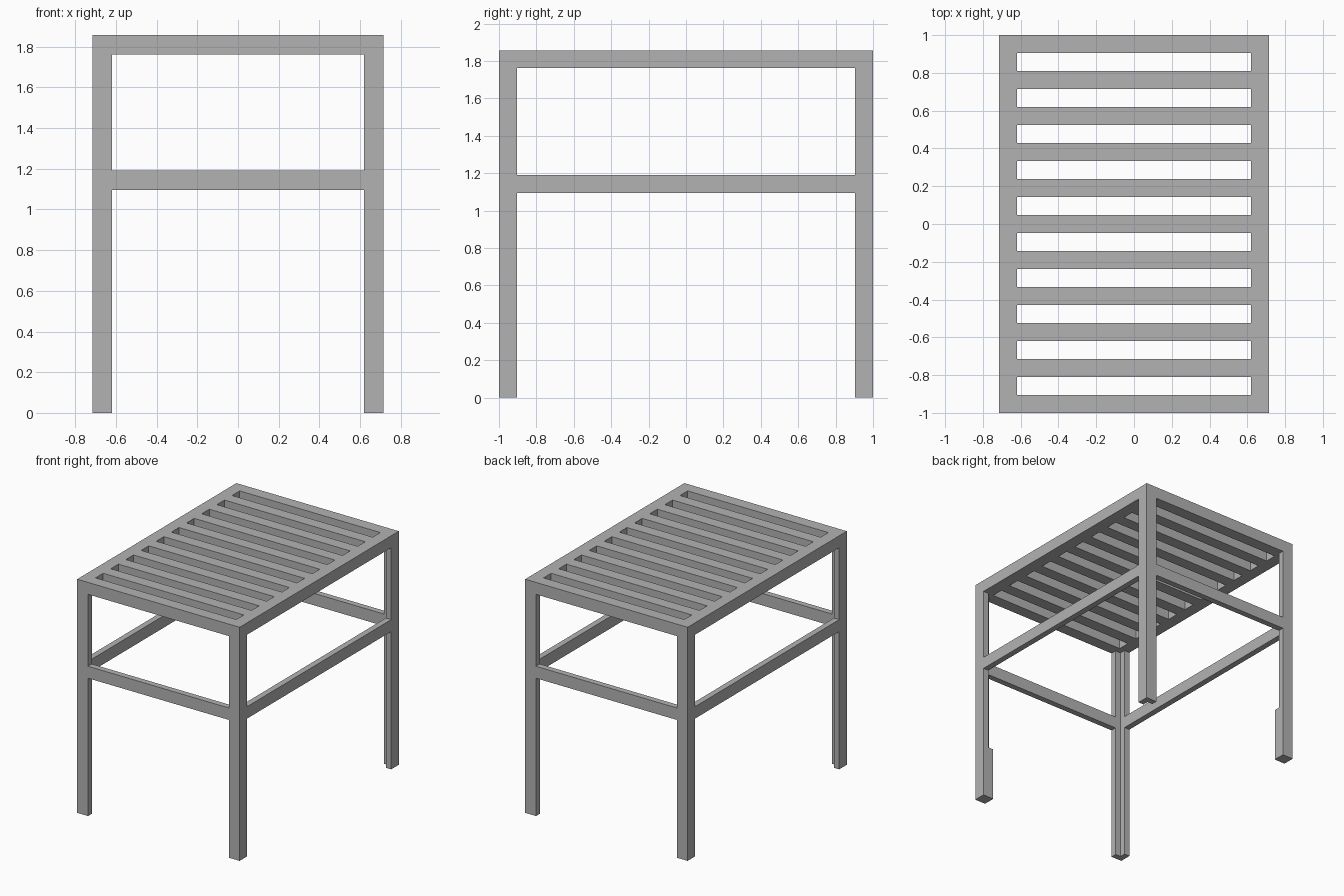
import bpy
import bmesh

if "Cube" in bpy.data.objects:
    bpy.data.objects.remove(bpy.data.objects["Cube"], do_unlink=True)

U = 2 / 21                    # bar width, the unit of the whole frame
HALF = U / 2                  # thickness of rails and leg flanges
HX, HY = 7.5 * U, 1.0         # half width and half depth
TOP = 19.5 * U
UNDER = TOP - U               # underside of the slatted top
RAIL_Z = 11.5 * U
FOOT_Z = 4.5 * U

grey = bpy.data.materials.new("plain grey")
grey.use_nodes = True
grey.diffuse_color = (0.45, 0.45, 0.45, 1)
grey.node_tree.nodes["Principled BSDF"].inputs["Base Color"].default_value = grey.diffuse_color


def prism(name, outline, z0, z1):
    """Extrude a flat outline from z0 up to z1."""
    bm = bmesh.new()
    face = bm.faces.new([bm.verts.new((x, y, z0)) for x, y in outline])
    grown = bmesh.ops.extrude_face_region(bm, geom=[face])["geom"]
    verts = [g for g in grown if isinstance(g, bmesh.types.BMVert)]
    bmesh.ops.translate(bm, verts=verts, vec=(0, 0, z1 - z0))
    bmesh.ops.recalc_face_normals(bm, faces=bm.faces)
    mesh = bpy.data.meshes.new(name)
    bm.to_mesh(mesh)
    bm.free()
    mesh.materials.append(grey)
    obj = bpy.data.objects.new(name, mesh)
    bpy.context.collection.objects.link(obj)
    return obj


def rect(x0, x1, y0, y1):
    return [(x0, y0), (x1, y0), (x1, y1), (x0, y1)]


def slatted_top():
    """One slab with ten open slots: a grid of cells with every other one left out."""
    bm = bmesh.new()
    xs = (-HX, -HX + U, HX - U, HX)
    ys = [-HY + i * U for i in range(22)]
    grid = [[bm.verts.new((x, y, UNDER)) for x in xs] for y in ys]
    for j in range(21):
        for i in range(3):
            if i == 1 and j % 2:
                continue
            a, b = grid[j], grid[j + 1]
            bm.faces.new((a[i], a[i + 1], b[i + 1], b[i]))
    grown = bmesh.ops.extrude_face_region(bm, geom=bm.faces[:])["geom"]
    verts = [g for g in grown if isinstance(g, bmesh.types.BMVert)]
    bmesh.ops.translate(bm, verts=verts, vec=(0, 0, U))
    bmesh.ops.recalc_face_normals(bm, faces=bm.faces)
    bmesh.ops.dissolve_limit(bm, angle_limit=0.01, verts=bm.verts, edges=bm.edges)
    mesh = bpy.data.meshes.new("slatted_top")
    bm.to_mesh(mesh)
    bm.free()
    mesh.materials.append(grey)
    bpy.context.collection.objects.link(bpy.data.objects.new("slatted_top", mesh))


slatted_top()

# Legs: angle section above, two of them with solid square feet
for sx, side in ((-1, "right"), (1, "left")):
    for sy, end in ((-1, "front"), (1, "back")):
        def place(points):
            return [(sx * (HX - p), sy * (HY - q)) for p, q in points]
        angle = place([(0, 0), (U, 0), (U, HALF), (HALF, HALF), (HALF, U), (0, U)])
        square = place([(0, 0), (U, 0), (U, U), (0, U)])
        prism(f"{end}_{side}_leg", angle, FOOT_Z, UNDER)
        prism(f"{end}_{side}_foot", angle if sx == sy else square, 0, FOOT_Z)

# Thin rails between the legs, flush with the outside
for s, end, side in ((-1, "front", "right"), (1, "back", "left")):
    y0, y1 = sorted((s * HY, s * (HY - HALF)))
    prism(f"{end}_rail", rect(-HX + U, HX - U, y0, y1), RAIL_Z, RAIL_Z + U)
    x0, x1 = sorted((s * HX, s * (HX - HALF)))
    prism(f"{side}_rail", rect(x0, x1, -HY + U, HY - U), RAIL_Z, RAIL_Z + U)
